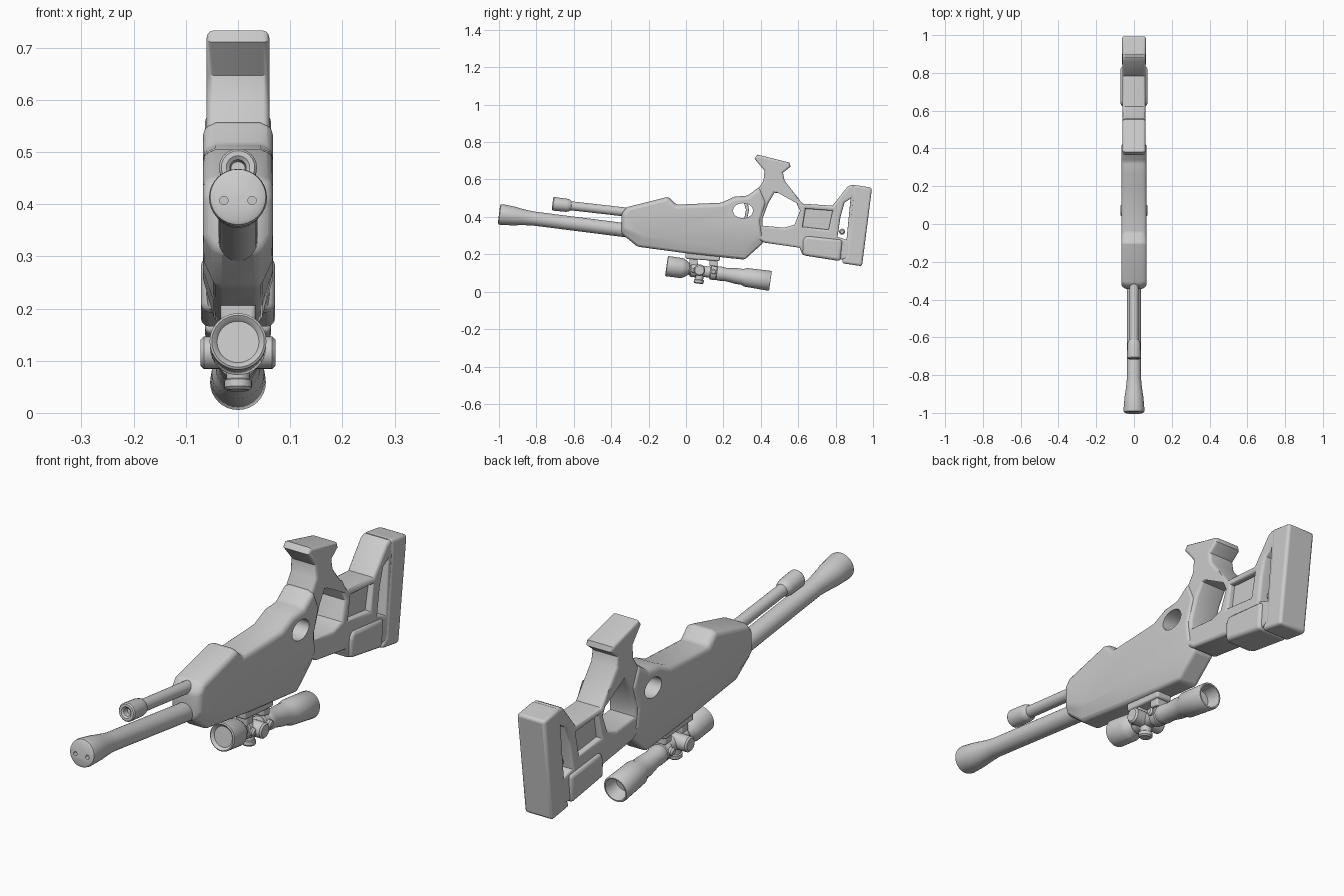
import bpy, bmesh, math
from mathutils import Matrix, Vector

if "Cube" in bpy.data.objects:
    bpy.data.objects.remove(bpy.data.objects["Cube"])

S = 187.0  # side-drawing units per metre


def yz(p):
    return (p[0] - 686.5) / S, (293 - p[1]) / S


def finish(ob, angle=35):
    bpy.ops.object.select_all(action='DESELECT')
    ob.select_set(True)
    bpy.context.view_layer.objects.active = ob
    bpy.ops.object.shade_smooth_by_angle(angle=math.radians(angle))
    return ob


def from_bmesh(name, bm, bevel=0.0):
    bmesh.ops.recalc_face_normals(bm, faces=bm.faces[:])
    me = bpy.data.meshes.new(name)
    bm.to_mesh(me)
    bm.free()
    ob = bpy.data.objects.new(name, me)
    bpy.context.collection.objects.link(ob)
    if bevel:
        m = ob.modifiers.new("round", 'BEVEL')
        m.width, m.segments, m.limit_method = bevel, 3, 'ANGLE'
        m.angle_limit = math.radians(25)
    return finish(ob)


def loft(name, layers, bevel=0.0):
    """Join equal-length side outlines placed at successive x positions."""
    bm = bmesh.new()
    rings = [[bm.verts.new((x, *yz(p))) for p in pts] for x, pts in layers]
    n = len(rings[0])
    for a, b in zip(rings, rings[1:]):
        for i in range(n):
            j = (i + 1) % n
            bm.faces.new((a[i], a[j], b[j], b[i]))
    bm.faces.new(rings[0])
    bm.faces.new(rings[-1])
    return from_bmesh(name, bm, bevel)


def slab(name, pts, half, bevel=0.01):
    return loft(name, [(-half, pts), (half, pts)], bevel)


def plate(name, loops, half, bevel):
    """Filled side outline with holes and rounded edges."""
    cu = bpy.data.curves.new(name, 'CURVE')
    cu.dimensions, cu.fill_mode = '2D', 'BOTH'
    cu.extrude, cu.bevel_depth = half - bevel, bevel
    cu.bevel_resolution, cu.offset = 2, -bevel
    for pts in loops:
        sp = cu.splines.new('POLY')
        sp.points.add(len(pts) - 1)
        for q, p in zip(sp.points, pts):
            q.co = (*yz(p), 0, 1)
        sp.use_cyclic_u = True
    ob = bpy.data.objects.new(name, cu)
    ob.matrix_world = Matrix(((0, 0, 1, 0), (1, 0, 0, 0), (0, 1, 0, 0), (0, 0, 0, 1)))
    bpy.context.collection.objects.link(ob)
    bpy.ops.object.select_all(action='DESELECT')
    ob.select_set(True)
    bpy.context.view_layer.objects.active = ob
    bpy.ops.object.convert(target='MESH')
    return finish(bpy.context.view_layer.objects.active)


def lathe(name, a, b, profile, n=32):
    """Turned part along a-b; profile = (distance from a, radius)."""
    a, b = Vector(a), Vector(b)
    d = (b - a).normalized()
    u = Vector((1, 0, 0)) if abs(d.x) < 0.9 else Vector((0, 1, 0))
    u = (u - d * u.dot(d)).normalized()
    v = d.cross(u)
    bm = bmesh.new()
    prev = None
    for t, r in profile:
        c = a + d * t / S
        ring = [bm.verts.new(c + (u * math.cos(w) + v * math.sin(w)) * r / S)
                for w in (2 * math.pi * i / n for i in range(n))]
        if prev:
            for i in range(n):
                j = (i + 1) % n
                bm.faces.new((prev[i], prev[j], ring[j], ring[i]))
        else:
            bm.faces.new(ring)
        prev = ring
    bm.faces.new(prev)
    return from_bmesh(name, bm)


def side(p, x=0.0):
    return (x, *yz(p))


def knob(name, p, half, r):
    L = 2 * half * S
    return lathe(name, side(p, -half), side(p, half),
                 [(0, r - 1.2), (1.2, r), (L - 1.2, r), (L, r - 1.2)], 20)


def cut(ob, cutter):
    cutter.hide_render = True
    cutter.display_type = 'WIRE'
    m = ob.modifiers.new("hole", 'BOOLEAN')
    m.object, m.operation, m.solver = cutter, 'DIFFERENCE', 'EXACT'
    bpy.context.view_layer.objects.active = ob
    for mod in list(ob.modifiers):
        if mod.type in {'BEVEL', 'BOOLEAN'}:
            bpy.ops.object.modifier_apply(modifier=mod.name)
    bpy.data.objects.remove(cutter)
    finish(ob)


# Receiver with chamfered underside
inner = [(622, 215), (627, 208.5), (669, 198), (677, 206), (722, 204), (735, 198), (748, 197),
         (760, 188), (767, 204), (761, 222), (764, 244), (745, 261), (690, 255), (638, 248), (622, 235)]
outer = [(625, 215), (629, 210), (668, 200), (676, 208), (722, 206), (735, 200), (748, 199),
         (760, 190), (766, 204), (760, 222), (762, 234), (747, 245), (690, 242), (642, 238), (625, 230)]
receiver = loft("receiver", [(-0.067, outer), (-0.043, inner), (0.043, inner), (0.067, outer)], 0.012)
oval = [(743.5 + 10 * math.cos(i * math.pi / 12), 212 + 7.5 * math.sin(i * math.pi / 12)) for i in range(24)]
cut(receiver, slab("trigger_cutter", oval, 0.2, 0))
slab("trigger", [(744, 203), (748, 203), (749.5, 211), (747.5, 221), (744.5, 221), (746.5, 211)], 0.016, 0.004)

# Grip and skeleton stock
frame = [(758, 191), (764, 182), (765, 172), (755, 160), (758, 156), (790, 164), (791, 168), (783.5, 174),
         (785, 182), (803, 205), (833, 207), (848, 188), (852, 186), (862, 189), (857, 262), (842, 261),
         (803, 256), (800, 249), (765, 244), (758, 240), (756, 222), (757, 205)]
grip_hole = [(775, 194), (793, 196), (800.5, 212), (795, 226), (785, 229), (763, 227), (763, 220), (769, 204)]
panel = [(806, 210), (833, 212), (829, 231), (803, 228)]
stock_hole = [(845, 204), (851, 200), (847, 241), (838, 238), (841, 218)]
plate("grip_and_stock", [frame, grip_hole, panel, stock_hole], 0.06, 0.012)
slab("stock_recess", [(804, 208), (835, 210), (831, 233), (801, 230)], 0.035, 0)
slab("stock_lower_block", [(806, 237), (843, 241), (841, 262.5), (803, 256.5), (803, 242)], 0.071, 0.018)
slab("butt_pad", [(853, 186), (872.5, 189), (862.5, 267.5), (842.5, 264.5), (843, 260), (847, 258), (853, 200)],
     0.063, 0.02)
knob("stock_wheel", (842.5, 233), 0.03, 3)

# Barrel with flared muzzle and two bores
barrel = lathe("barrel", side((499.5, 215.5)), side((630, 232)),
               [(0, 8.6), (0.8, 10), (3, 10.4), (16, 9.3), (20, 8.6), (28, 7.6), (34, 7), (131, 7)])
for x in (-0.027, 0.027):
    cut(barrel, lathe("bore_cutter", (x, -1.05, 0.407), (x, -0.9, 0.407), [(0, 1.5), (16, 1.5)], 12))

# Upper tube with hollow tip
lathe("upper_tube", side((553, 205)), side((632, 214)),
      [(5, 2.6), (1, 2.9), (0, 4.2), (0, 6), (1, 6.8), (14, 6.6), (17, 6), (19, 4.5), (80, 4.5)], 24)

# Scope with recessed lenses
A, B = side((667, 267.3)), side((771, 282.2))
lathe("scope", A, B,
      [(2, 7.5), (0.6, 8.6), (0, 9.4), (0.6, 10.2), (16, 10), (19, 8.5), (23, 5.5), (48, 5.5), (52, 7),
       (56, 7.2), (60, 6.6), (70, 7.8), (77, 8), (80, 9.4), (104, 10), (105, 9.4), (105, 8.4), (94, 7)])
ax = (Vector(B) - Vector(A)).normalized()
for i, t in enumerate((24, 44)):
    c = Vector(A) + ax * t / S
    lathe(f"scope_ring_{i}", c, c + ax, [(0, 6.4), (0.8, 7.2), (6.2, 7.2), (7, 6.4)])
    px = 667 + t + 3
    slab(f"scope_mount_{i}", [(px - 4, 257), (px + 4, 258), (px + 4, 268), (px - 4, 267)], 0.026, 0.006)
    knob(f"ring_bolt_{i}", (px, 271.5 + i * 1.5), 0.05, 3)

# Turret knobs
knob("side_turrets", (700, 271.5), 0.072, 5.8)
lathe("lower_turret", side((700.5, 272)), side((699, 285)), [(0, 4.2), (9, 4.2), (9.5, 5), (12, 5), (13, 4)], 20)

# Mounting rail
slab("scope_rail", [(686, 252), (721, 255), (720, 262.5), (686, 260)], 0.034, 0.008)
